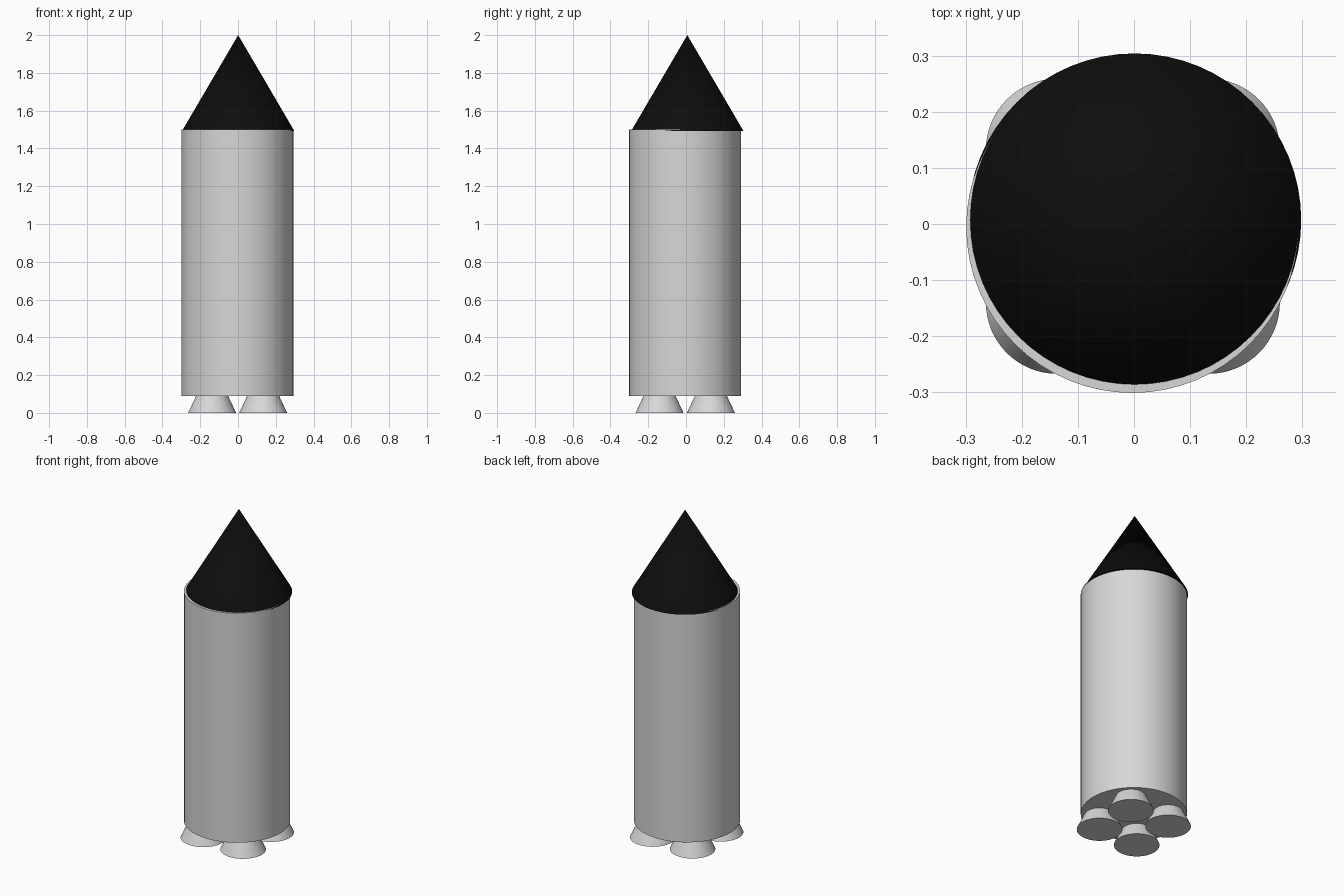
import bpy, math

if "Cube" in bpy.data.objects:
    bpy.data.objects.remove(bpy.data.objects["Cube"])

def material(name, color):
    m = bpy.data.materials.new(name)
    m.diffuse_color = (*color, 1)
    m.use_nodes = True
    m.node_tree.nodes["Principled BSDF"].inputs["Base Color"].default_value = m.diffuse_color
    return m

grey = material("light_grey", (0.68, 0.68, 0.68))
black = material("black", (0.004, 0.004, 0.004))

def frustum(name, x, y, z0, z1, r0, r1, mat):
    """Upright round part from z0 to z1 with bottom and top radii."""
    bpy.ops.mesh.primitive_cone_add(vertices=64, radius1=r0, radius2=r1, depth=z1 - z0,
                                    location=(x, y, (z0 + z1) / 2))
    ob = bpy.context.object
    ob.name = name
    ob.data.materials.append(mat)
    bpy.ops.object.shade_smooth_by_angle(angle=math.radians(30))
    return ob

# Main tube
frustum("body", -0.003, -0.005, 0.09, 1.50, 0.296, 0.296, grey)

# Nose cone, very slightly off the tube's axis
frustum("nose_cone", 0.001, 0.007, 1.493, 2.0, 0.297, 0.0, black)

# Four flared engine nozzles
for side, x in (("left", -0.137), ("right", 0.133)):
    for end, y in (("front", -0.140), ("back", 0.132)):
        frustum(f"nozzle_{end}_{side}", x, y, 0.0, 0.10, 0.127, 0.080, grey)
